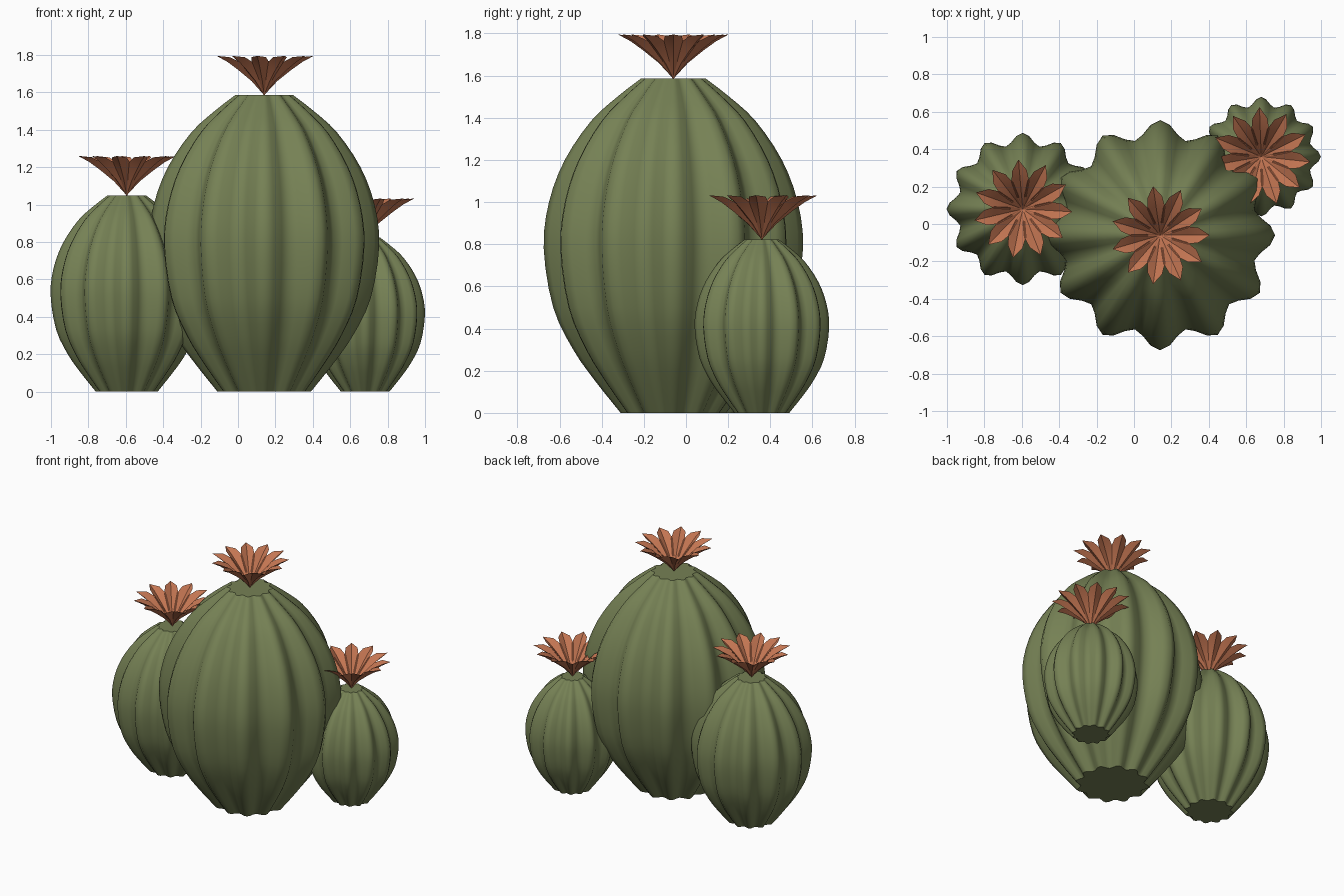
import bpy, bmesh
from math import sin, cos, pi, radians

cube = bpy.data.objects.get("Cube")
if cube:
    bpy.data.objects.remove(cube, do_unlink=True)


def material(name, rgb):
    m = bpy.data.materials.new(name)
    m.use_nodes = True
    m.diffuse_color = (*rgb, 1)
    bsdf = next(n for n in m.node_tree.nodes if n.type == 'BSDF_PRINCIPLED')
    bsdf.inputs["Base Color"].default_value = (*rgb, 1)
    bsdf.inputs["Roughness"].default_value = 0.8
    return m


GREEN = material("cactus_green", (0.18, 0.22, 0.09))
TERRACOTTA = material("petal_terracotta", (0.55, 0.18, 0.085))

RIBS, STEPS = 12, 6          # ribs per body, segments per rib
PETALS = 11
HEIGHT = 1.585

# Egg profile of the largest body: (height, radius at the rib crest)
PROFILE = [(0, .25), (.15, .37), (.3, .475), (.5, .57), (.78, .615), (1.0, .59),
           (1.2, .515), (1.385, .39), (1.5, .265), (HEIGHT, .155)]

# Petal rows: (distance out, height of the fold, half width, lift of the edge)
PETAL = [(0, 0, .003, 0), (.07, .075, .026, .02), (.145, .135, .047, .04),
         (.205, .178, .040, .025), (.265, .21, 0, 0)]


def smooth_profile(points, cuts=3):
    """Catmull-Rom curve through the profile points."""
    out = []
    for i in range(len(points) - 1):
        p0, p1 = points[max(i - 1, 0)], points[i]
        p2, p3 = points[i + 1], points[min(i + 2, len(points) - 1)]
        for k in range(cuts):
            t = k / cuts
            out.append(tuple(
                b + t * (c - a) / 2 + t * t * (a - 2.5 * b + 2 * c - d / 2)
                + t ** 3 * (1.5 * (b - c) + (d - a) / 2)
                for a, b, c, d in zip(p0, p1, p2, p3)))
    return out + [points[-1]]


def finish(bm, name, mat, location):
    mesh = bpy.data.meshes.new(name)
    bm.to_mesh(mesh)
    bm.free()
    mesh.materials.append(mat)
    obj = bpy.data.objects.new(name, mesh)
    obj.location = location
    bpy.context.collection.objects.link(obj)
    return obj


def ribbed_body(name, x, y, scale):
    bm = bmesh.new()
    count = RIBS * STEPS
    rings = []
    for z, r in smooth_profile(PROFILE):
        ring = []
        for i in range(count):
            a = 2 * pi * i / count
            rr = r * scale * (0.924 + 0.076 * cos(RIBS * a))
            ring.append(bm.verts.new((rr * cos(a), rr * sin(a), z * scale)))
        rings.append(ring)
    for low, high in zip(rings, rings[1:]):
        for i in range(count):
            j = (i + 1) % count
            bm.faces.new((low[i], low[j], high[j], high[i])).smooth = True
    # Flat caps with crisp rims
    for cap in (bm.faces.new(rings[0][::-1]), bm.faces.new(rings[-1])):
        for edge in cap.edges:
            edge.smooth = False
    finish(bm, name, GREEN, (x, y, 0))


def flower(name, x, y, z, phase):
    bm = bmesh.new()
    for n in range(PETALS):
        a = radians(phase) + 2 * pi * n / PETALS

        def vert(out, side, up):
            return bm.verts.new((out * cos(a) - side * sin(a),
                                 out * sin(a) + side * cos(a), up))

        # Each petal is folded along its middle, with raised edges
        mid = [vert(d, 0, h) for d, h, w, lift in PETAL]
        for s in (-1, 1):
            edge = [vert(d, s * w, h + lift) for d, h, w, lift in PETAL[:-1]]
            edge.append(mid[-1])
            for k in range(len(mid) - 1):
                quad = [mid[k], mid[k + 1], edge[k + 1], edge[k]]
                if quad[1] is quad[2]:
                    quad.pop(1)
                face = bm.faces.new(quad if s > 0 else quad[::-1])
                face.smooth = True
        for v, w in zip(mid, mid[1:]):
            bm.edges.get((v, w)).smooth = False
    finish(bm, name, TERRACOTTA, (x, y, z))


# Three bodies, each with a flower of the same size
for label, x, y, scale, phase in (("large", .14, -.06, 1, 0),
                                  ("medium", -.595, .08, .662, 95),
                                  ("small", .68, .36, .519, 92)):
    ribbed_body(label + "_cactus_body", x, y, scale)
    flower(label + "_cactus_flower", x, y, HEIGHT * scale, phase)
